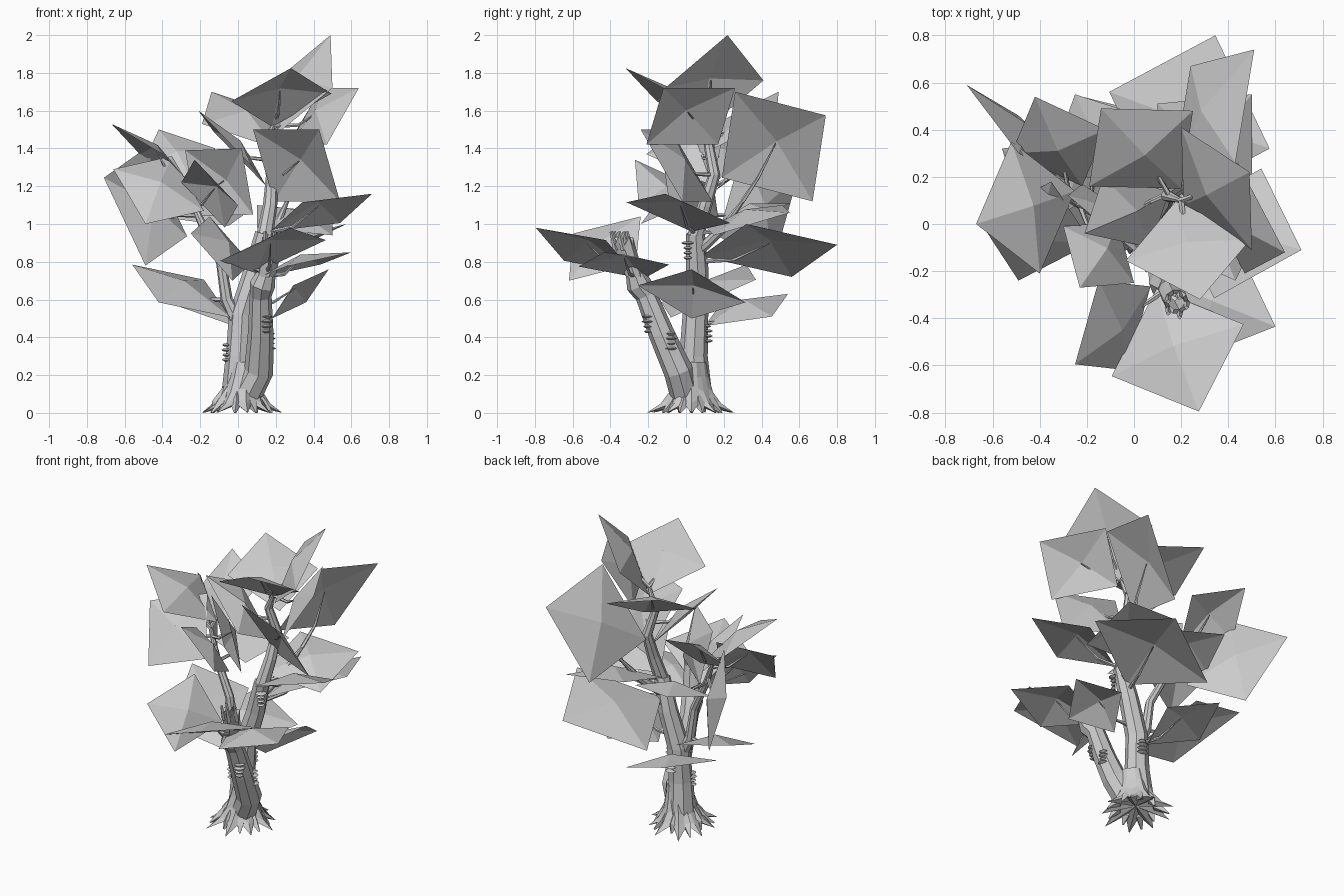
import bpy, bmesh, math, random
from mathutils import Vector

random.seed(4)
if "Cube" in bpy.data.objects:
    bpy.data.objects.remove(bpy.data.objects["Cube"])

grey = bpy.data.materials.new("plain grey")
grey.use_nodes = True
grey.diffuse_color = (0.6, 0.6, 0.6, 1)
grey.node_tree.nodes["Principled BSDF"].inputs["Base Color"].default_value = (0.6, 0.6, 0.6, 1)


def finish(bm, name, closed=True):
    if closed:
        bmesh.ops.recalc_face_normals(bm, faces=bm.faces)
    mesh = bpy.data.meshes.new(name)
    bm.to_mesh(mesh)
    bm.free()
    mesh.materials.append(grey)
    obj = bpy.data.objects.new(name, mesh)
    bpy.context.collection.objects.link(obj)
    return obj


def bridge(bm, rings):
    for low, high in zip(rings, rings[1:]):
        n = len(low)
        for i in range(n):
            j = (i + 1) % n
            bm.faces.new((low[i], low[j], high[j], high[i]))


def tube(bm, path, radii, sides):
    """Faceted limb through the path points."""
    pts = [Vector(p) for p in path]
    rings = []
    for k, (p, r) in enumerate(zip(pts, radii)):
        axis = (pts[min(k + 1, len(pts) - 1)] - pts[max(k - 1, 0)]).normalized()
        side = axis.cross(Vector((0, 1, 0.2))).normalized()
        other = axis.cross(side)
        rings.append([bm.verts.new(p + r * (math.cos(a) * side + math.sin(a) * other))
                      for a in (math.tau * i / sides for i in range(sides))])
    bridge(bm, rings)
    bm.faces.new(rings[0])
    bm.faces.new(rings[-1])


# Limbs: path and radii
limbs = {
    "main_trunk": ([(0, .05, .08), (.01, .04, .3), (.02, .05, .52), (.09, .06, .75), (.14, .05, .95)],
                   [.09, .075, .068, .06, .05]),
    "upper_trunk": ([(.14, .05, .93), (.17, .1, 1.1), (.18, .15, 1.26), (.14, .12, 1.42), (.2, .1, 1.55)],
                    [.045, .038, .032, .026, .01]),
    "front_trunk": ([(.04, 0, .08), (.11, -.04, .22), (.12, -.13, .42), (.12, -.21, .62), (.13, -.25, .68),
                     (.15, -.27, .74)],
                    [.08, .078, .068, .058, .068, .05]),
    "left_limb": ([(-.01, .04, .5), (-.06, .04, .6), (-.09, .04, .8), (-.19, .06, 1), (-.27, .1, 1.18)],
                  [.04, .032, .027, .022, .012]),
    "back_limb": ([(.12, .06, .85), (.2, .2, .98), (.26, .3, 1.12)], [.03, .024, .01]),
}
for name, (path, radii) in limbs.items():
    bm = bmesh.new()
    tube(bm, path, radii, 8)
    finish(bm, name)

# Flared root skirt: pointed toes on the ground, arches between them, hollow below
bm = bmesh.new()
rings, toes = [], 9
for z, tip, gap, arch in ((0, .225, .125, .05), (.05, .155, .115, .03), (.11, .112, .1, .02),
                          (.19, .09, .085, 0), (.27, .075, .075, 0)):
    ring = []
    for i in range(toes * 2):
        a = math.tau * i / (toes * 2)
        r = gap if i % 2 else tip * (1 + .1 * math.sin(i * 2.3))
        ring.append(bm.verts.new((.01 + r * math.cos(a) + z * .1, .03 + r * math.sin(a),
                                  z + arch * (i % 2))))
    rings.append(ring)
bridge(bm, rings)
hollow = bm.verts.new((.01, .03, .05))
for i, v in enumerate(rings[0]):
    bm.faces.new((v, hollow, rings[0][(i + 1) % len(rings[0])]))
bm.faces.new(rings[-1])
finish(bm, "root_flare")

# Small wedge roots between the toes
bm = bmesh.new()
for i in range(toes):
    a = math.tau * (i + .5) / toes
    out = Vector((math.cos(a), math.sin(a), 0))
    base = Vector((.01, .03, 0))
    reach = .17 + .03 * math.sin(i * 2.7)
    tube(bm, [base + out * reach, base + out * .12 + Vector((0, 0, .05)), base + out * .08 + Vector((0, 0, .14))],
         [.006, .03, .006], 4)
for v in bm.verts:
    v.co.z = max(v.co.z, 0)
finish(bm, "small_roots")

# Snapped stump: an open collar with splinters
bm = bmesh.new()
low, high = Vector((.15, -.27, .72)), Vector((.18, -.33, .88))
rings = []
for centre, r, jag in ((low, .05, 0), (high, .052, .05), (high, .034, .05), (low, .03, 0)):
    rings.append([bm.verts.new(centre + Vector((r * math.cos(i * math.pi / 5), r * math.sin(i * math.pi / 5),
                                                jag * (i % 2)))) for i in range(10)])
bridge(bm, rings)
bm.faces.new(rings[-1])
for i in range(5):
    a = math.tau * i / 5
    root = high + Vector((.043 * math.cos(a), .043 * math.sin(a), -.02))
    tube(bm, [root, root + Vector((0, -.025, .1))], [.015, .009], 4)
finish(bm, "broken_stump")

# Bracket fungus: stacks of thin half-round shelves, centre and facing angle
stacks = [((-.06, .02, .32), 200), ((.15, -.2, .47), -60), ((.17, -.08, .38), 0),
          ((.16, .01, .86), -40), ((.03, .11, .42), 90)]
bm = bmesh.new()
for centre, facing in stacks:
    for k in range(4):
        r = random.uniform(.022, .038)
        z = centre[2] + (k - 1.5) * .026
        rim = [math.radians(facing - 100 + 40 * i) for i in range(6)]
        rings = [[bm.verts.new((centre[0] + s * r * math.cos(a), centre[1] + s * r * math.sin(a), z + dz))
                  for a in rim] for s, dz in ((.5, -.008), (1, 0), (.6, .008))]
        bridge(bm, rings)
        bm.faces.new(rings[0])
        bm.faces.new(rings[-1])
finish(bm, "bracket_fungus")

# Leaves: centre and two half diagonals
crown = [
    ((.35, .15, 1.74), (.14, .07, .26), (.15, -.26, -.02)),
    ((.23, -.11, 1.67), (.05, -.21, .155), (.265, .045, .02)),
    ((.455, .025, 1.57), (.185, -.145, .15), (-.015, .235, .15)),
    ((.335, .465, 1.41), (.175, .275, .165), (.095, -.205, .29)),
    ((.31, -.05, 1.31), (.23, .03, -.19), (.12, -.19, .19)),
    ((.03, .32, 1.55), (-.17, .17, .15), (.22, .16, .02)),
    ((-.03, .05, 1.4), (-.18, -.09, .2), (-.1, .15, .09)),
]
left_leaves = [
    ((-.49, .38, 1.09), (-.22, .21, .155), (0, -.08, .31)),
    ((-.46, .07, 1.37), (-.21, -.07, .16), (-.06, .28, 0)),
    ((-.1, .02, 1.22), (-.18, .1, .17), (.12, -.15, .18)),
    ((-.42, -.03, 1.18), (-.24, .05, .11), (.07, .21, .18)),
    ((-.15, -.13, 1.16), (-.08, -.14, .18), (-.15, .12, .06)),
    ((-.32, .35, 1.34), (-.1, .19, .16), (.2, .05, .06)),
    ((-.15, .35, 1.05), (-.1, .2, .06), (.21, .1, .02)),
]
lower_leaves = [
    ((.44, -.04, 1.06), (.27, -.07, .1), (.1, .275, -.055)),
    ((.185, -.535, .86), (.09, -.26, .12), (.28, .11, .055)),
    ((.345, -.33, .78), (.255, -.105, .07), (.09, .24, .005)),
    ((.33, .03, .63), (.15, 0, .13), (.03, .285, -.045)),
    ((-.09, -.43, .87), (-.16, -.165, .08), (.06, -.19, -.17)),
    ((-.3, .12, .645), (-.26, .2, .14), (.12, .25, .06)),
    ((-.12, .32, .545), (-.1, .22, .085), (.24, .135, -.035)),
    ((.235, .44, .86), (.11, .36, .03), (-.34, .12, -.14)),
    ((.3, .33, 1.02), (.2, .22, .04), (.2, -.18, -.08)),
]

# Points along the limbs where twigs may sprout
buds = []
for path, radii in limbs.values():
    for a, b in zip(path[1:], path[2:]):
        buds += [Vector(a).lerp(Vector(b), t / 4) for t in range(5)]

for name, group in (("crown", crown), ("left", left_leaves), ("lower", lower_leaves)):
    leaves, twigs = bmesh.new(), bmesh.new()
    for c, d, e in group:
        c, d, e = Vector(c), Vector(d), Vector(e)
        normal = d.cross(e).normalized()
        if normal.z < 0:
            normal, e = -normal, -e
        # Shallow four-sided pyramid
        peak = leaves.verts.new(c + normal * .06)
        rim = [leaves.verts.new(c + s) for s in (d, e, -d, -e)]
        for i in range(4):
            leaves.faces.new((peak, rim[i], rim[(i + 1) % 4]))
        # Twig from the nearest lower bud
        bud = min(buds, key=lambda p: (p - c).length + (1 if p.z > c.z - .04 else 0))
        bend = bud.lerp(c, .5) - Vector((0, 0, .02))
        tube(twigs, [bud, bend, c + normal * .04], [.013, .009, .003], 5)
    finish(leaves, name + "_leaves", closed=False)
    finish(twigs, name + "_twigs")
